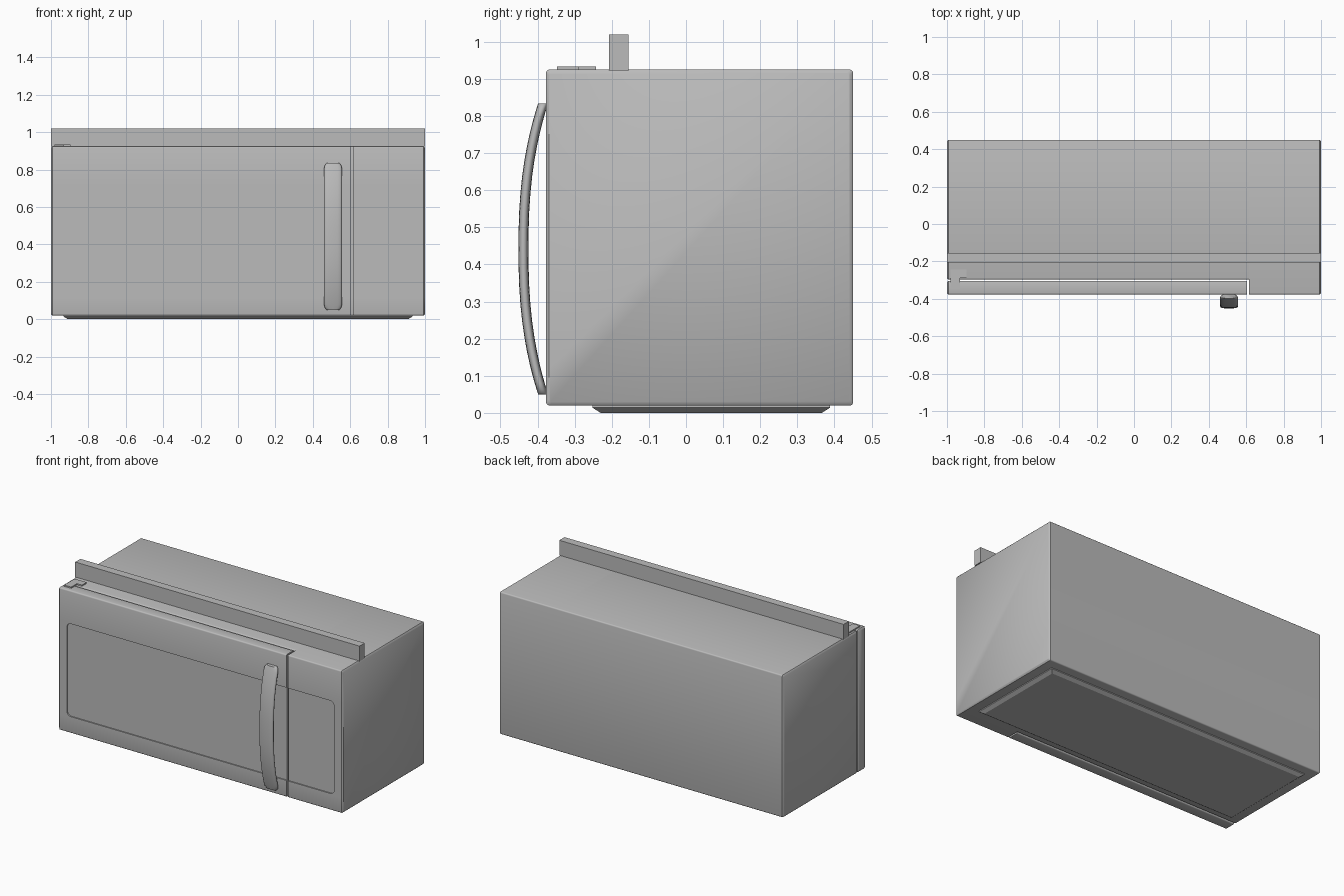
import bpy, bmesh, math

if "Cube" in bpy.data.objects:
    bpy.data.objects.remove(bpy.data.objects["Cube"], do_unlink=True)

grey = bpy.data.materials.new("appliance grey")
grey.use_nodes = True
grey.diffuse_color = (0.5, 0.5, 0.5, 1)
grey.node_tree.nodes["Principled BSDF"].inputs["Base Color"].default_value = (0.5, 0.5, 0.5, 1)

BOTTOM, TOP = 0.02, 0.925
FRONT, BACK = -0.377, 0.45
EDGE = 0.008


def loft(name, rings, smooth=0):
    """Join matching rings of points into a closed solid."""
    bm = bmesh.new()
    loops = [[bm.verts.new(p) for p in ring] for ring in rings]
    n = len(loops[0])
    for a, b in zip(loops, loops[1:]):
        for i in range(n):
            j = (i + 1) % n
            bm.faces.new((a[i], a[j], b[j], b[i]))
    bm.faces.new(loops[0][::-1])
    bm.faces.new(loops[-1])
    bmesh.ops.recalc_face_normals(bm, faces=bm.faces)
    mesh = bpy.data.meshes.new(name)
    bm.to_mesh(mesh)
    bm.free()
    mesh.materials.append(grey)
    ob = bpy.data.objects.new(name, mesh)
    bpy.context.collection.objects.link(ob)
    if smooth:
        bpy.ops.object.select_all(action="DESELECT")
        ob.select_set(True)
        bpy.context.view_layer.objects.active = ob
        bpy.ops.object.shade_smooth_by_angle(angle=math.radians(smooth))
    return ob


def rounded(u0, u1, v0, v1, radius, steps):
    """Outline of a rounded rectangle, anticlockwise from the lower right."""
    points = []
    corners = ((u1, v0, -90), (u1, v1, 0), (u0, v1, 90), (u0, v0, 180))
    for u, v, start in corners:
        cu = u - radius if u == u1 else u + radius
        cv = v - radius if v == v1 else v + radius
        for k in range(steps + 1):
            a = math.radians(start + 90 * k / steps)
            points.append((cu + radius * math.cos(a), cv + radius * math.sin(a)))
    return points


def shell(name, x0, x1, y0, y1, bevel_left, bevel_right):
    """Casing section: side profile with soft long edges, run along x."""
    def ring(x, inset):
        pts = rounded(y0 + inset, y1 - inset, BOTTOM + inset, TOP - inset, EDGE, 3)
        # flat central strip on the front, between the two softened margins
        pts += []
        split = len(pts) * 3 // 4
        pts[split:split] = [(y0 + inset, 0.722), (y0 + inset, 0.118)]
        return [(x, y, z) for y, z in pts]
    rings = [ring(x0, EDGE), ring(x0 + EDGE, 0)] if bevel_left else [ring(x0, 0)]
    rings += [ring(x1 - EDGE, 0), ring(x1, EDGE)] if bevel_right else [ring(x1, 0)]
    return loft(name, rings, 40)


def box(name, x0, x1, y0, y1, z0, z1):
    base = [(x0, y0), (x1, y0), (x1, y1), (x0, y1)]
    return loft(name, [[(x, y, z) for x, y in base] for z in (z0, z1)])


# Casing, control column and door, separated by narrow gaps
shell("main_casing", -1, 0.615, -0.297, BACK, True, False)
column = shell("control_column", 0.615, 1, FRONT, BACK, False, True)
door = shell("door", -1, 0.605, FRONT, -0.304, True, False)

# Shallow rounded recess running across door and control column
outline = rounded(-0.94, 0.94, 0.125, 0.715, 0.028, 6)
cutter = loft("recess_cutter", [[(x, y, z) for x, z in outline]
                                for y in (FRONT - 0.05, FRONT + 0.007)])
cutter.hide_render = True
cutter.hide_viewport = True
cutter.display_type = "WIRE"
for part in (door, column):
    cut = part.modifiers.new("recess", "BOOLEAN")
    cut.operation = "DIFFERENCE"
    cut.solver = "EXACT"
    cut.object = cutter

# Bowed handle with an oval strap section and rounded ends
MID, HALF = 0.442, 0.392
rings = []
for k in range(25):
    a = math.pi * k / 24
    t = -math.cos(a)
    z = MID + HALF * t
    from_end = HALF * (1 - abs(t))
    d = max(0, 1 - from_end / 0.025)
    width = 0.048 * (1 - 0.3 * d * d)
    y = -0.438 + 0.053 * abs(t) ** 2.4
    ring = []
    for s in range(20):
        b = math.tau * s / 20
        c, q = math.cos(b), math.sin(b)
        ring.append((0.508 + width * math.copysign(abs(c) ** 0.6, c),
                     y + 0.0135 * math.copysign(abs(q) ** 0.8, q), z))
    rings.append(ring)
loft("handle", rings, 50)

# Mounting rail across the top
box("top_rail", -1, 1, -0.207, -0.155, TOP - 0.002, 1.02)

# Stepped hinge plate, narrow on the door and wide on the casing
plate = [(-0.98, -0.348), (-0.93, -0.348), (-0.93, -0.29),
         (-0.895, -0.29), (-0.895, -0.243), (-0.98, -0.243)]
loft("hinge_plate", [[(x, y, z) for x, y in plate] for z in (TOP - 0.002, 0.933)])

# Base plate with sloping edges
rings = []
for z, inset in ((0, 0.022), (BOTTOM - 0.006, 0), (BOTTOM + 0.002, 0)):
    rings.append([(x * (0.932 - inset), y, z) for x, y in (
        (-1, -0.252 + inset), (1, -0.252 + inset), (1, 0.388 - inset), (-1, 0.388 - inset))])
loft("base_plate", rings)
